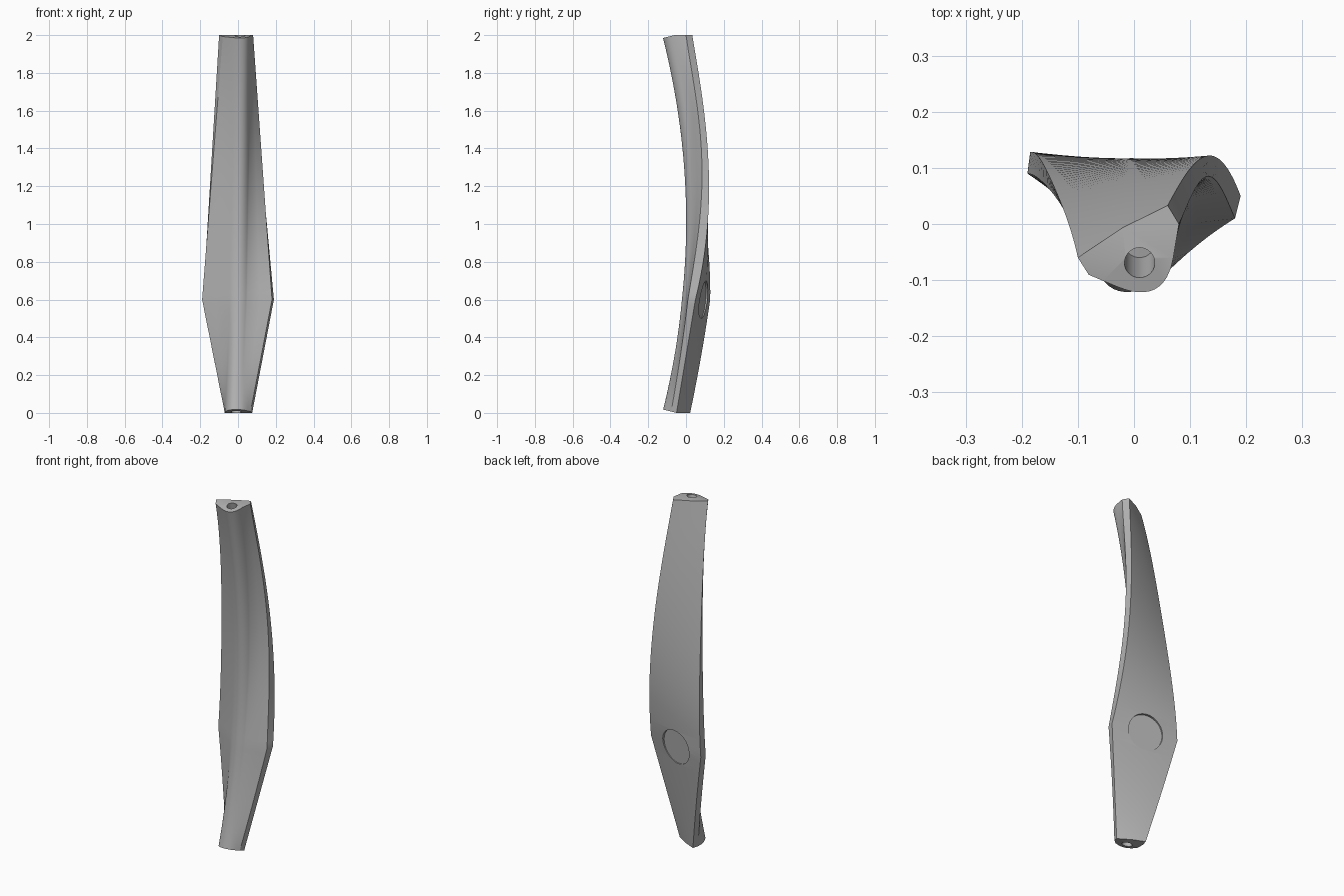
import bpy
import bmesh
from mathutils import Vector

cube = bpy.data.objects.get("Cube")
if cube:
    bpy.data.objects.remove(cube, do_unlink=True)

WAIST = 0.6
LOW = (0, 0.3, WAIST)
HIGH = (WAIST, 0.9, 1.2, 1.6, 2)
RINGS = 60

# Edge lines: x at bottom, waist and top; y at the low and high stations
EDGES = {
    "left_back": ((-0.06, -0.185, -0.10), (0.022, 0.08, 0.128), (0.128, 0.115, 0.08, 0.022, -0.06)),
    "right_back": ((0.075, 0.19, 0.06), (-0.05, 0, 0.05), (0.05, 0.105, 0.122, 0.095, 0.033)),
    "right_front": ((0.065, 0.18, 0.08), (-0.08, -0.03, 0.01), (0.01, 0.058, 0.084, 0.062, 0)),
    "left_front": ((-0.07, -0.19, -0.08), (-0.01, 0.045, 0.09), (0.09, 0.078, 0.052, 0, -0.093)),
}
# Rounded front ridge: x, and y offset from the bowed centre line
RIDGE = {
    "right": ((0.03, 0.05, 0.07), (0.012, 0.015, 0.067)),
    "tip": ((-0.055, 0, 0.055), (-0.025, -0.02, -0.025)),
    "left": ((-0.07, -0.05, -0.03), (0.067, 0.02, 0.012)),
}


def taper(values, z):
    """Straight change from bottom to waist to top."""
    low, mid, high = values
    if z <= WAIST:
        return low + (mid - low) * z / WAIST
    return mid + (high - mid) * (z - WAIST) / (2 - WAIST)


def smooth_curve(stations, values, z):
    """Smooth polynomial through the stations."""
    total = 0
    for i, value in enumerate(values):
        for j, other in enumerate(stations):
            if i != j:
                value *= (z - other) / (stations[i] - other)
        total += value
    return total


def edge_point(name, z):
    xs, low, high = EDGES[name]
    y = smooth_curve(LOW, low, z) if z <= WAIST else smooth_curve(HIGH, high, z)
    return Vector((taper(xs, z), y, z))


def ridge_point(name, z):
    xs, offsets = RIDGE[name]
    bow = -0.127 * (z - 1) ** 2
    return Vector((taper(xs, z), bow + taper(offsets, z), z))


def section(z):
    lb, rb, rf, lf = [edge_point(name, z) for name in EDGES]
    start, tip, end = [ridge_point(name, z) for name in RIDGE]
    middle = (lb + rb) / 2 + Vector((0, 0.007, 0))
    points = [lb, middle, rb, rf, (rf + start) / 2]
    steps = 12
    for i in range(steps + 1):
        t = i / steps
        points.append(start * (1 - t) ** 2 + tip * 2 * t * (1 - t) + end * t * t)
    return points + [(end + lf) / 2, lf]


def bevel_end(bm, point, normal):
    """Slice the front lip off an end and close the cut."""
    geom = bm.verts[:] + bm.edges[:] + bm.faces[:]
    cut = bmesh.ops.bisect_plane(bm, geom=geom, dist=1e-5, plane_co=point,
                                 plane_no=normal, clear_outer=True)
    rim = [e for e in bm.edges if e.is_boundary]
    bmesh.ops.holes_fill(bm, edges=rim, sides=0)


# Twisted, bowed body
bm = bmesh.new()
rings = [[bm.verts.new(p) for p in section(2 * i / RINGS)] for i in range(RINGS + 1)]
for lower, upper in zip(rings, rings[1:]):
    for i in range(len(lower)):
        j = (i + 1) % len(lower)
        bm.faces.new((lower[i], lower[j], upper[j], upper[i]))
bm.faces.new(rings[0])
bm.faces.new(rings[-1])
bevel_end(bm, (0, -0.06, 2), (0, -0.25, 1))
bevel_end(bm, (0, -0.05, 0), (0, -0.25, -1))
bmesh.ops.recalc_face_normals(bm, faces=bm.faces)
mesh = bpy.data.meshes.new("curved_limb")
bm.to_mesh(mesh)
bm.free()
body = bpy.data.objects.new("curved_limb", mesh)
bpy.context.collection.objects.link(body)

# Plain grey material
grey = bpy.data.materials.new("plain_grey")
grey.use_nodes = True
colour = (0.45, 0.45, 0.45, 1)
grey.diffuse_color = colour
grey.node_tree.nodes["Principled BSDF"].inputs["Base Color"].default_value = colour
mesh.materials.append(grey)


def drill(name, centre, axis, radius, depth):
    """Cut a round hole with its middle at the given point."""
    bpy.ops.mesh.primitive_cylinder_add(
        vertices=48, radius=radius, depth=depth, location=centre,
        rotation=Vector(axis).to_track_quat("Z", "Y").to_euler())
    cutter = bpy.context.object
    cutter.name = name
    cutter.hide_render = True
    cutter.data.materials.append(grey)
    cut = body.modifiers.new(name, "BOOLEAN")
    cut.operation = "DIFFERENCE"
    cut.solver = "EXACT"
    cut.object = cutter
    bpy.ops.object.select_all(action="DESELECT")
    bpy.context.view_layer.objects.active = body
    body.select_set(True)
    bpy.ops.object.modifier_apply(modifier=name)
    bpy.data.objects.remove(cutter, do_unlink=True)


# Pin holes in both ends and a shallow round recess in the back
drill("top_pin_hole", (0.01, -0.07, 2), (0, -0.25, 1), 0.027, 0.3)
drill("bottom_pin_hole", (-0.01, -0.07, 0), (0, -0.25, -1), 0.027, 0.3)
back_axis = Vector((0.2, 0.97, -0.08)).normalized()
drill("back_recess", Vector((0, 0.096, WAIST)) + back_axis * 0.038, back_axis, 0.1, 0.1)

bpy.ops.object.shade_smooth_by_angle()
